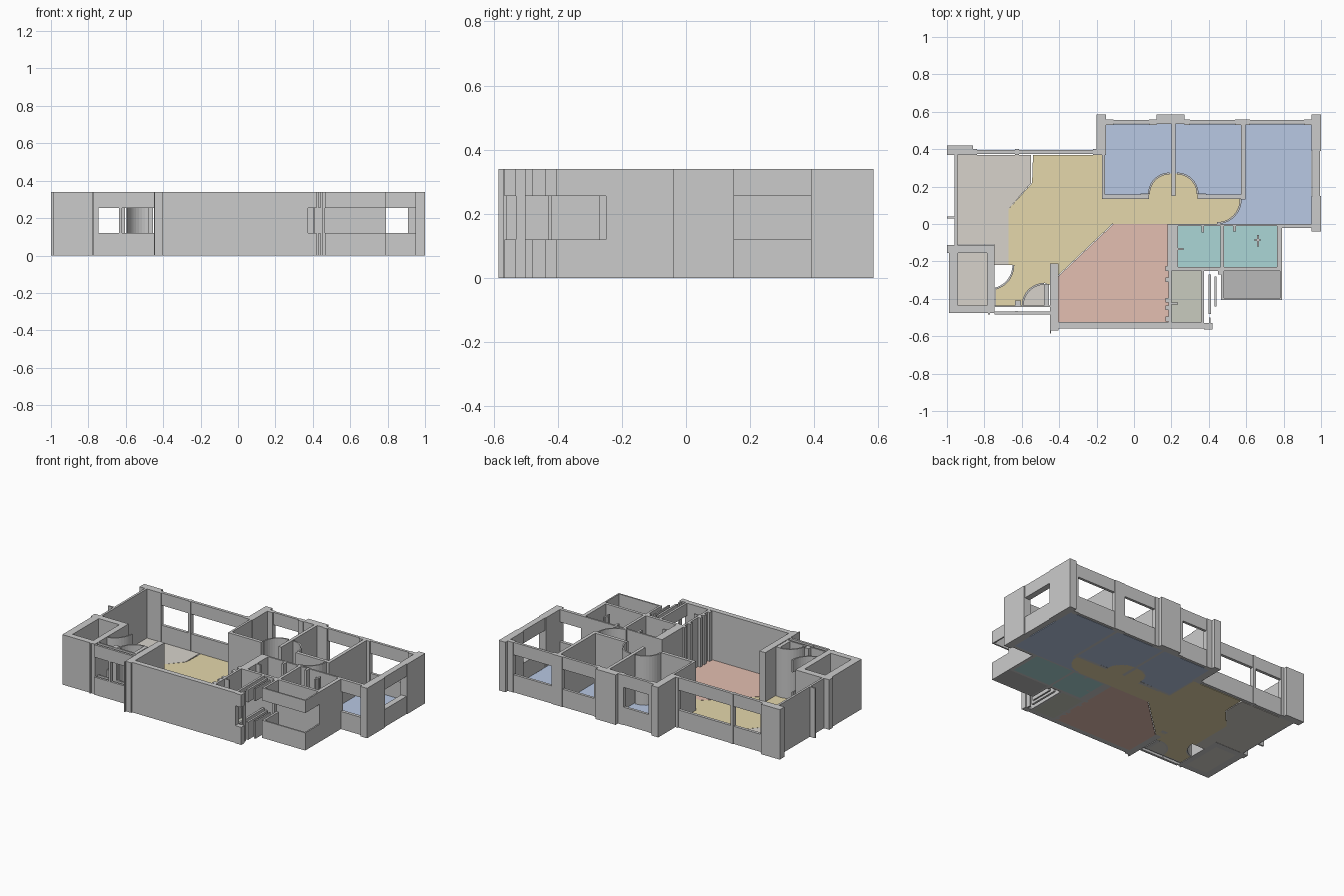
import bpy, bmesh, math

H, SILL, HEAD = 0.34, 0.12, 0.255
FULL = [(0, H)]
OPEN = [(0, SILL), (HEAD, H)]          # window: low wall plus lintel


def prism(bm, pts, z0, z1):
    lo = [bm.verts.new((x, y, z0)) for x, y in pts]
    hi = [bm.verts.new((x, y, z1)) for x, y in pts]
    n = len(pts)
    bm.faces.new(lo[::-1])
    bm.faces.new(hi)
    for i in range(n):
        j = (i + 1) % n
        bm.faces.new((lo[i], lo[j], hi[j], hi[i]))


def finish(name, bm, color=None):
    bmesh.ops.recalc_face_normals(bm, faces=bm.faces)
    me = bpy.data.meshes.new(name)
    bm.to_mesh(me)
    bm.free()
    ob = bpy.data.objects.new(name, me)
    bpy.context.collection.objects.link(ob)
    if color:
        mat = bpy.data.materials.new(name + "_colour")
        mat.diffuse_color = (*color, 1)
        me.materials.append(mat)


def walls(name, rects, levels=FULL):
    bm = bmesh.new()
    for x0, x1, y0, y1 in rects:
        for z0, z1 in levels:
            prism(bm, [(x0, y0), (x1, y0), (x1, y1), (x0, y1)], z0, z1)
    finish(name, bm)


def arc(cx, cy, r, a0, a1, n=10):
    return [(cx + r * math.cos(math.radians(a0 + (a1 - a0) * i / n)),
             cy + r * math.sin(math.radians(a0 + (a1 - a0) * i / n))) for i in range(n + 1)]


def curved_wall(name, cx, cy, r, a0, a1, levels=FULL, t=0.01):
    bm = bmesh.new()
    for z0, z1 in levels:
        prism(bm, arc(cx, cy, r, a0, a1) + arc(cx, cy, r - t, a1, a0), z0, z1)
    finish(name, bm)


def floor(name, pts, color):
    bm = bmesh.new()
    prism(bm, pts, 0, 0.006)
    finish(name, bm, color)


def box(x0, x1, y0, y1):
    return [(x0, y0), (x1, y0), (x1, y1), (x0, y1)]


# Floors
BLUE, TAN, TEAL = (.48, .58, .77), (.78, .68, .41), (.41, .67, .67)
STONE = (.68, .65, .60)
door1 = arc(.19, .16, .11, 180, 90)
door2 = arc(.23, .16, .11, 90, 0)
door3 = arc(.445, .13, .125, 0, -90)
floor("bedroom_floor_left", [(-.155, .155)] + door1 + [(.205, .27), (.205, .535), (-.155, .535)], BLUE)
floor("bedroom_floor_middle", [(.22, .535), (.22, .27)] + door2 + [(.575, .155), (.575, .535)], BLUE)
floor("bedroom_floor_right", [(.595, .535), (.595, .13)] + door3 + [(.445, 0), (.95, 0), (.95, .535)], BLUE)
floor("hall_floor", [(-.54, .37), (-.165, .37), (-.165, .14), (.08, .14)] + door1 + door2
      + [(.34, .14), (.56, .14)] + door3 + [(.445, 0), (-.115, 0), (-.405, -.275), (-.45, -.275), (-.45, -.325)]
      + arc(-.48, -.435, .12, 90, 180) + [(-.74, -.435), (-.74, -.34)]
      + arc(-.775, -.22, .13, -75, 0) + [(-.67, -.22), (-.67, .08), (-.545, .22)], TAN)
floor("lounge_floor", [(-.405, -.525), (.19, -.525), (.19, 0), (-.11, 0), (-.405, -.28)], (.77, .52, .44))
floor("kitchen_floor", [(-.95, .37), (-.95, -.11), (-.745, -.11), (-.745, -.22), (-.67, -.22),
                        (-.67, .08), (-.55, .22), (-.55, .37)], STONE)
floor("store_floor", box(-.94, -.785, -.435, -.155), STONE)
floor("entry_floor", [(-.48, -.435)] + arc(-.48, -.435, .11, 90, 180), STONE)
floor("bathroom_floor_left", box(.235, .465, -.23, -.01), TEAL)
floor("bathroom_floor_right", box(.48, .765, -.23, -.01), TEAL)
floor("utility_floor", box(.2, .36, -.525, -.25), (.58, .60, .52))
floor("balcony_floor", box(.48, .785, -.395, -.245), (.48, .48, .48))

# Outer walls and pillars, full height
walls("back_pillars", [(-1, -.86, .37, .42), (-.2, -.15, .37, .585), (.12, .27, .535, .585),
                       (.95, 1, .39, .585)])
walls("back_window_posts", [(-.86, -.84, .37, .4), (-.635, -.615, .37, .4), (-.22, -.2, .37, .4),
                            (-.15, -.11, .53, .56), (.08, .12, .53, .56), (.27, .3, .53, .56),
                            (.54, .62, .53, .56), (.91, .95, .53, .56)])
walls("right_wall", [(.95, 1, -.04, .15)])
walls("left_wall", [(-.96, -.945, -.115, .37), (-1, -.945, .03, .04)])
walls("store_walls", [(-1, -.745, -.155, -.112), (-.99, -.94, -.475, -.155),
                      (-.785, -.745, -.475, -.155), (-.94, -.785, -.475, -.435)])
walls("lounge_walls", [(-.45, -.405, -.57, -.21), (-.45, .375, -.56, -.525), (-.45, -.443, -.585, -.56)])

# Window walls with sill and lintel
walls("back_window_walls", [(-.84, -.635, .375, .395), (-.615, -.22, .375, .395),
                            (-.11, .08, .538, .556), (.3, .54, .538, .556), (.62, .91, .538, .556)], OPEN)
walls("right_window_wall", [(.955, .995, .15, .39)], OPEN)
walls("side_window_wall", [(.79, .95, -.022, 0)], OPEN)
walls("balcony_parapet", [(.465, .79, -.405, -.395), (.78, .79, -.395, -.25), (.465, .48, -.395, -.25)], OPEN)
walls("entry_window_walls", [(-.745, -.45, -.483, -.468), (-.745, -.45, -.445, -.435)], OPEN)
walls("utility_window_walls", [(.36, .375, -.53, -.25), (.398, .412, -.48, -.27),
                               (.43, .44, -.44, -.28), (.375, .42, -.565, -.53)], OPEN)

# Interior walls, full height
walls("bedroom_walls", [(-.17, -.155, .135, .37), (-.155, .08, .135, .158), (.2, .222, .15, .535),
                        (.34, .575, .135, .158), (.572, .595, .13, .535)])
walls("bathroom_walls", [(.18, .235, -.24, 0), (.235, .79, -.012, 0), (.463, .482, -.24, -.012),
                         (.2, .79, -.25, -.23), (.765, .79, -.23, -.012)])
walls("utility_partition", [(.185, .2, -.525, -.24)]
      + [(.168, .186, y, y + .025) for y in (-.52, -.46, -.42, -.31, -.25)]
      + [(.2, .235, -.43, -.42)])
walls("entry_posts", [(-.635, -.605, -.445, -.41), (-.635, -.62, -.483, -.465), (-.78, -.77, -.485, -.47),
                      (-.48, -.455, -.435, -.32), (.4, .41, -.53, -.5), (.45, .465, -.27, -.25)])
walls("bathroom_fixtures", [(.235, .265, -.14, -.128), (.645, .675, -.09, -.08), (.658, .668, -.12, -.06),
                            (.53, .545, -.04, -.012), (.36, .375, -.045, -.012)])

# Curved door screens
curved_wall("bedroom_door_left", .19, .16, .115, 90, 180)
curved_wall("bedroom_door_middle", .23, .16, .115, 0, 90)
curved_wall("bedroom_door_right", .445, .13, .13, -90, 0)
curved_wall("entry_door", -.48, -.435, .12, 90, 180)
curved_wall("kitchen_door", -.775, -.22, .135, -75, 0, OPEN)
